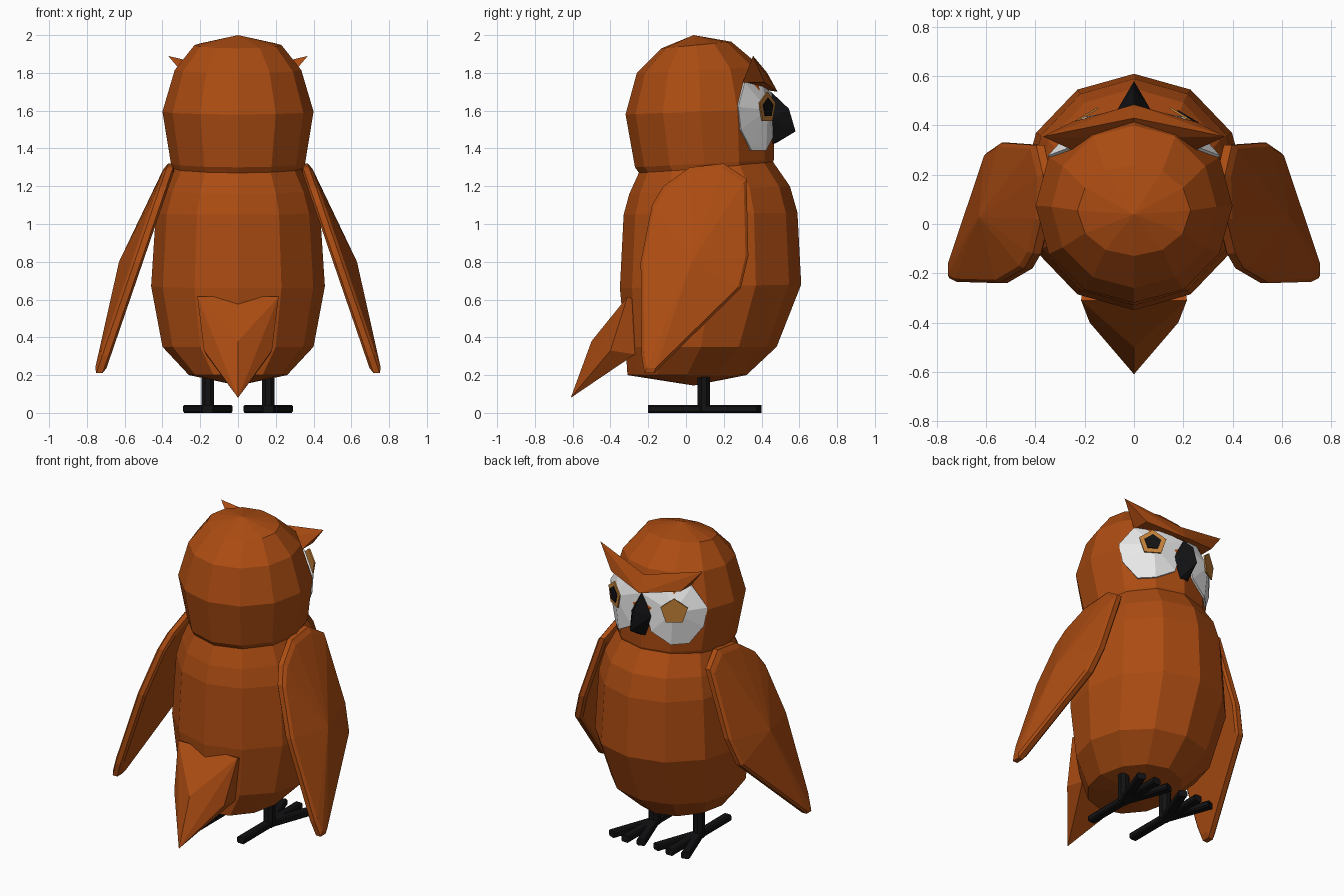
import bpy, bmesh, math
from mathutils import Vector
from mathutils.bvhtree import BVHTree

if "Cube" in bpy.data.objects:
    bpy.data.objects.remove(bpy.data.objects["Cube"])


def material(name, rgb):
    m = bpy.data.materials.new(name)
    m.diffuse_color = (*rgb, 1)
    m.use_nodes = True
    m.node_tree.nodes["Principled BSDF"].inputs["Base Color"].default_value = m.diffuse_color
    return m


RUST = material("rust feathers", (0.41, 0.072, 0.006))
WHITE = material("white feathers", (0.8, 0.8, 0.8))
AMBER = material("amber", (0.55, 0.22, 0.04))
BLACK = material("black", (0.006, 0.006, 0.007))
N = 12


def finish(bm, name, mat):
    bmesh.ops.recalc_face_normals(bm, faces=bm.faces)
    me = bpy.data.meshes.new(name)
    bm.to_mesh(me)
    bm.free()
    me.materials.append(mat)
    ob = bpy.data.objects.new(name, me)
    bpy.context.collection.objects.link(ob)
    return ob


def skin(bm, rings, start=None, end=None):
    """Join rings of points with quads; close the ends with a point or a flat cap."""
    loops = [[bm.verts.new(p) for p in r] for r in rings]
    n = len(loops[0])
    for a, b in zip(loops, loops[1:]):
        for i in range(n):
            j = (i + 1) % n
            bm.faces.new((a[i], a[j], b[j], b[i]))
    for loop, tip in ((loops[0], start), (loops[-1], end)):
        if tip is None:
            bm.faces.new(loop)
        else:
            v = bm.verts.new(tip)
            for i in range(n):
                bm.faces.new((loop[i], loop[(i + 1) % n], v))


def tilted_ring(yb, zb, yf, zf, rx):
    """Ellipse given by its back point, front point and half width."""
    out = []
    for i in range(N):
        t = math.tau * i / N
        k = (1 + math.cos(t)) / 2
        out.append((rx * math.sin(t), yb + (yf - yb) * k, zb + (zf - zb) * k))
    return out


def hull(name, pts, mat):
    bm = bmesh.new()
    for p in pts:
        bm.verts.new(p)
    bmesh.ops.convex_hull(bm, input=bm.verts)
    loose = [v for v in bm.verts if not v.link_faces]
    bmesh.ops.delete(bm, geom=loose, context='VERTS')
    return finish(bm, name, mat)


# Body
bm = bmesh.new()
skin(bm, [tilted_ring(*r) for r in (
    (-0.31, 0.20, 0.32, 0.20, 0.26),
    (-0.32, 0.35, 0.48, 0.35, 0.40),
    (-0.35, 0.66, 0.61, 0.68, 0.46),
    (-0.33, 1.05, 0.59, 1.06, 0.435),
    (-0.30, 1.16, 0.55, 1.20, 0.40),
    (-0.25, 1.27, 0.46, 1.33, 0.345))], start=(0, 0.04, 0.145))
finish(bm, "body", RUST)

# Head
bm = bmesh.new()
skin(bm, [tilted_ring(*r) for r in (
    (-0.23, 1.245, 0.45, 1.30, 0.34),
    (-0.27, 1.30, 0.465, 1.34, 0.355),
    (-0.32, 1.58, 0.47, 1.61, 0.40),
    (-0.26, 1.80, 0.40, 1.83, 0.335),
    (-0.13, 1.93, 0.24, 1.965, 0.23))], end=(0, 0.04, 2.0))
head_tree = BVHTree.FromBMesh(bm)
finish(bm, "head", RUST)


def on_head(side, deg, z, lift):
    """Point on the head surface at an angle from the facing direction."""
    t = math.radians(deg)
    d = Vector((side * 0.40 * math.sin(t), 0.39 * math.cos(t), 0)).normalized()
    hit = head_tree.ray_cast(Vector((0, 0.08, z)), d)[0]
    return hit + d * lift


def pentagon(name, centre, normal, radius, mat):
    across = normal.cross(Vector((0, 0, 1))).normalized()
    up = across.cross(normal)
    bm = bmesh.new()
    skin(bm, [[centre + normal * h
               + across * radius * math.sin(math.tau * i / 5)
               + up * radius * math.cos(math.tau * i / 5) for i in range(5)]
              for h in (-0.004, 0.004)])
    finish(bm, name, mat)


MASK = ((0, 1.69), (22, 1.74), (48, 1.75), (60, 1.62),
        (57, 1.50), (44, 1.39), (28, 1.39), (10, 1.46))
WING = ((0.20, 1.32), (0.32, 1.24), (0.33, 0.83), (0.29, 0.66), (-0.17, 0.21),
        (-0.22, 0.21), (-0.235, 0.30), (-0.24, 0.80), (-0.18, 1.10),
        (-0.12, 1.20), (0.02, 1.30))

for s, tag in ((1, "right"), (-1, "left")):
    # Face disc
    bm = bmesh.new()
    skin(bm, [[on_head(s, a, z, h) for a, z in MASK] for h in (-0.02, 0.012)],
         end=on_head(s, 30, 1.605, 0.018))
    finish(bm, "face_disc_" + tag, WHITE)

    # Eyes; only one side shows a pupil
    nrm = Vector((s * 0.52, 0.85, 0.0)).normalized()
    eye = on_head(s, 31, 1.615, 0.022)
    pentagon("eye_" + tag, eye, nrm, 0.085, AMBER)
    if s == 1:
        pentagon("pupil_" + tag, eye + nrm * 0.006, nrm, 0.052, BLACK)

    # Brow
    hull("brow_" + tag, [(0, 0.485, 1.70), (0, 0.43, 1.80), (0, 0.35, 1.72),
                         (s * 0.25, 0.415, 1.75), (s * 0.25, 0.36, 1.83),
                         (s * 0.25, 0.30, 1.75), (s * 0.37, 0.355, 1.89)], RUST)

    # Wing: slanted plate with an inset, bulging outer face
    def wing_point(y, z, scale, out):
        y, z = 0.03 + (y - 0.03) * scale, 0.78 + (z - 0.78) * scale
        return (s * (0.335 + (1.29 - z) * 0.343 + out), y, z)

    bm = bmesh.new()
    skin(bm, [[wing_point(y, z, k, h) for y, z in WING]
              for k, h in ((0.95, 0.0), (1, 0.012), (1, 0.045), (0.95, 0.06))],
         start=(s * 0.51, 0.03, 0.78), end=(s * 0.63, 0.03, 0.80))
    finish(bm, "wing_" + tag, RUST)

    # Leg
    x0, y0 = s * 0.16, 0.095
    bm = bmesh.new()
    skin(bm, [[(x0 + 0.036 * math.cos(math.tau * (i + .5) / 8),
                y0 + 0.036 * math.sin(math.tau * (i + .5) / 8), z) for i in range(8)]
              for z in (0.01, 0.24)])
    finish(bm, "leg_" + tag, BLACK)

    # Toes: three forward, one back
    for i, (deg, length) in enumerate(((-20, 0.31), (0, 0.305), (20, 0.31), (180, 0.295))):
        a = math.radians(deg)
        f = Vector((math.sin(a), math.cos(a), 0))
        r = Vector((f.y, -f.x, 0))
        base = Vector((x0, y0, 0))
        section = ((-0.027, 0.008), (-0.019, 0), (0.019, 0), (0.027, 0.008),
                   (0.027, 0.034), (0.019, 0.042), (-0.019, 0.042), (-0.027, 0.034))
        bm = bmesh.new()
        skin(bm, [[base + f * d + r * w + Vector((0, 0, h)) for w, h in section]
                  for d in (-0.02, length)])
        finish(bm, f"toe_{tag}_{i + 1}", BLACK)

# Beak
hull("beak", [(0, 0.45, 1.70), (-0.07, 0.46, 1.56), (0.07, 0.46, 1.56),
              (0, 0.545, 1.61), (0, 0.58, 1.49), (-0.03, 0.45, 1.42),
              (0.03, 0.45, 1.42), (0, 0.48, 1.43)], BLACK)

# Tail
tail = [(0, -0.50, 0.38), (0, -0.61, 0.08)]
for s in (-1, 1):
    tail += [(s * 0.215, -0.31, 0.615), (s * 0.18, -0.40, 0.33),
             (s * 0.205, -0.25, 0.59), (s * 0.17, -0.27, 0.31)]
hull("tail", tail, RUST)
